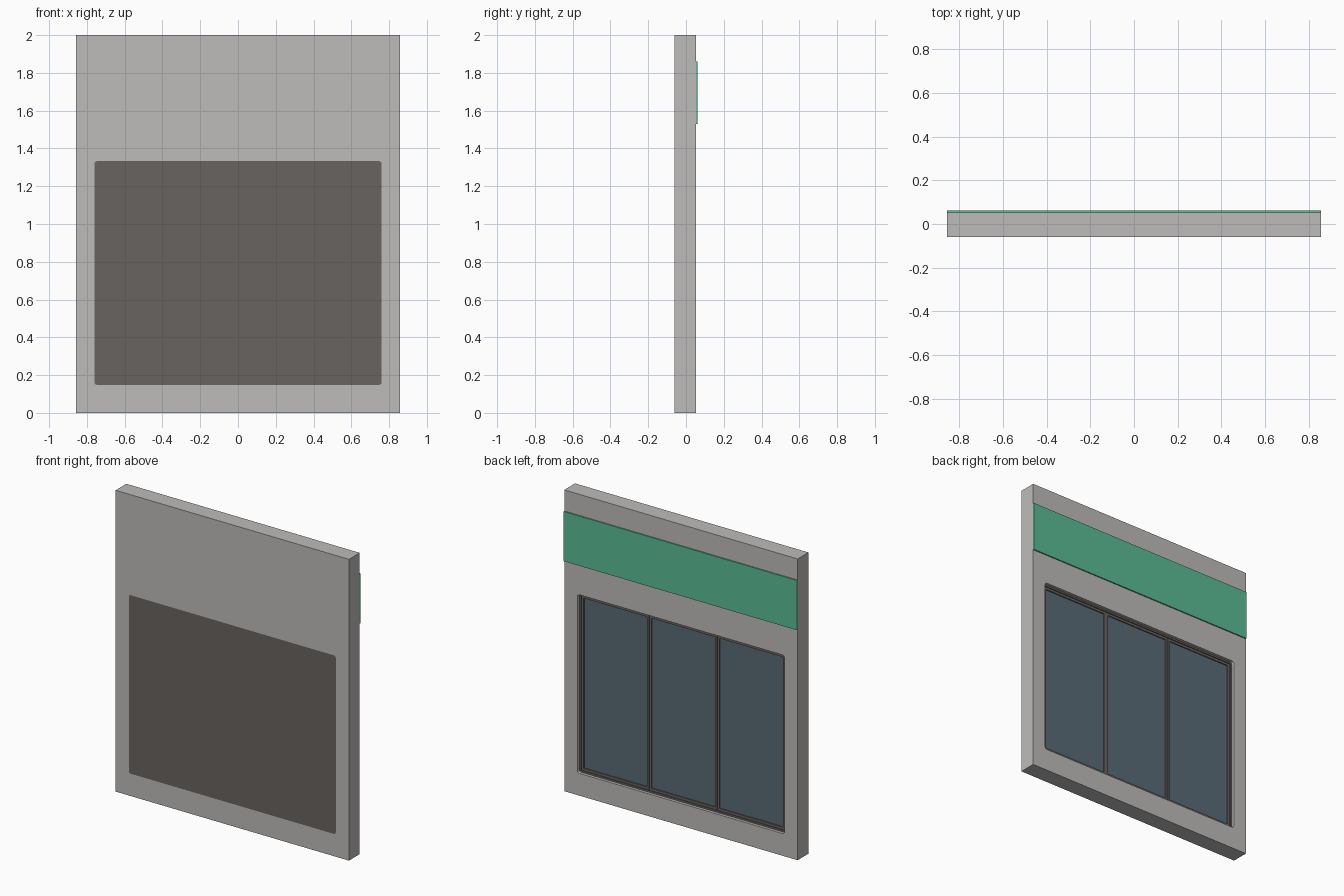
import bpy, bmesh, math

cube = bpy.data.objects.get("Cube")
if cube:
    bpy.data.objects.remove(cube, do_unlink=True)


def material(name, rgb):
    m = bpy.data.materials.new(name)
    m.use_nodes = True
    m.diffuse_color = (*rgb, 1)
    m.node_tree.nodes["Principled BSDF"].inputs["Base Color"].default_value = (*rgb, 1)
    return m


WALL = material("warm grey wall", (0.515, 0.503, 0.491))
DARK = material("dark frame", (0.138, 0.127, 0.117))
GREEN = material("green band", (0.10, 0.508, 0.303))
GLASS = material("blue grey glass", (0.10, 0.146, 0.178))


def rect(x0, x1, z0, z1, r=0.0):
    """Corner points of a rectangle, rounded when r is given."""
    if r == 0:
        return [(x0, z0), (x1, z0), (x1, z1), (x0, z1)]
    pts = []
    corners = [(x1 - r, z1 - r), (x0 + r, z1 - r), (x0 + r, z0 + r), (x1 - r, z0 + r)]
    for i, (cx, cz) in enumerate(corners):
        for k in range(4):
            a = math.radians(90 * i + 30 * k)
            pts.append((cx + r * math.cos(a), cz + r * math.sin(a)))
    return pts


def slab(name, loops, y0, y1, mat):
    """Flat plate between y0 and y1; a second loop becomes a hole."""
    bm = bmesh.new()
    edges = []
    for loop in loops:
        vs = [bm.verts.new((x, y0, z)) for x, z in loop]
        edges += [bm.edges.new((vs[i - 1], vs[i])) for i in range(len(vs))]
    if len(loops) == 1:
        bm.faces.new(vs)
    else:
        bmesh.ops.triangle_fill(bm, edges=edges, use_beauty=True)
    ext = bmesh.ops.extrude_face_region(bm, geom=bm.faces[:], use_keep_orig=True)
    for v in ext["geom"]:
        if isinstance(v, bmesh.types.BMVert):
            v.co.y = y1
    bmesh.ops.recalc_face_normals(bm, faces=bm.faces[:])
    me = bpy.data.meshes.new(name)
    bm.to_mesh(me)
    bm.free()
    me.materials.append(mat)
    ob = bpy.data.objects.new(name, me)
    bpy.context.collection.objects.link(ob)
    return ob


HALF = 0.857                       # half width of the wall
FRONT, BACK = -0.06, 0.053         # wall faces
X, Z0, Z1 = 0.76, 0.148, 1.333     # window opening
opening = rect(-X, X, Z0, Z1, 0.014)

# Wall with the window opening, and the band across its back
slab("wall", [rect(-HALF, HALF, 0, 2), opening], FRONT, BACK, WALL)
slab("sign_band", [rect(-HALF, HALF, 1.53, 1.86)], BACK, 0.061, GREEN)

# Solid panel closing the opening, flush with the front
slab("window_backing", [opening], FRONT, 0.01, DARK)

# Outer frame set into the opening
t = 0.012
slab("window_frame", [opening, rect(-X + t, X - t, Z0 + t, Z1 - t)], 0.01, 0.034, DARK)

# Three sashes, each with its glass pane
step = 2 * (X - t) / 3
s = 0.016
for i, side in enumerate(("right", "middle", "left")):
    a = -X + t + i * step
    b = a + step
    outer = rect(a + 0.001, b - 0.001, Z0 + t, Z1 - t)
    inner = rect(a + s, b - s, Z0 + t + s, Z1 - t - s)
    slab("sash_" + side, [outer, inner], 0.01, 0.028, DARK)
    slab("glass_" + side, [inner], 0.01, 0.021, GLASS)
